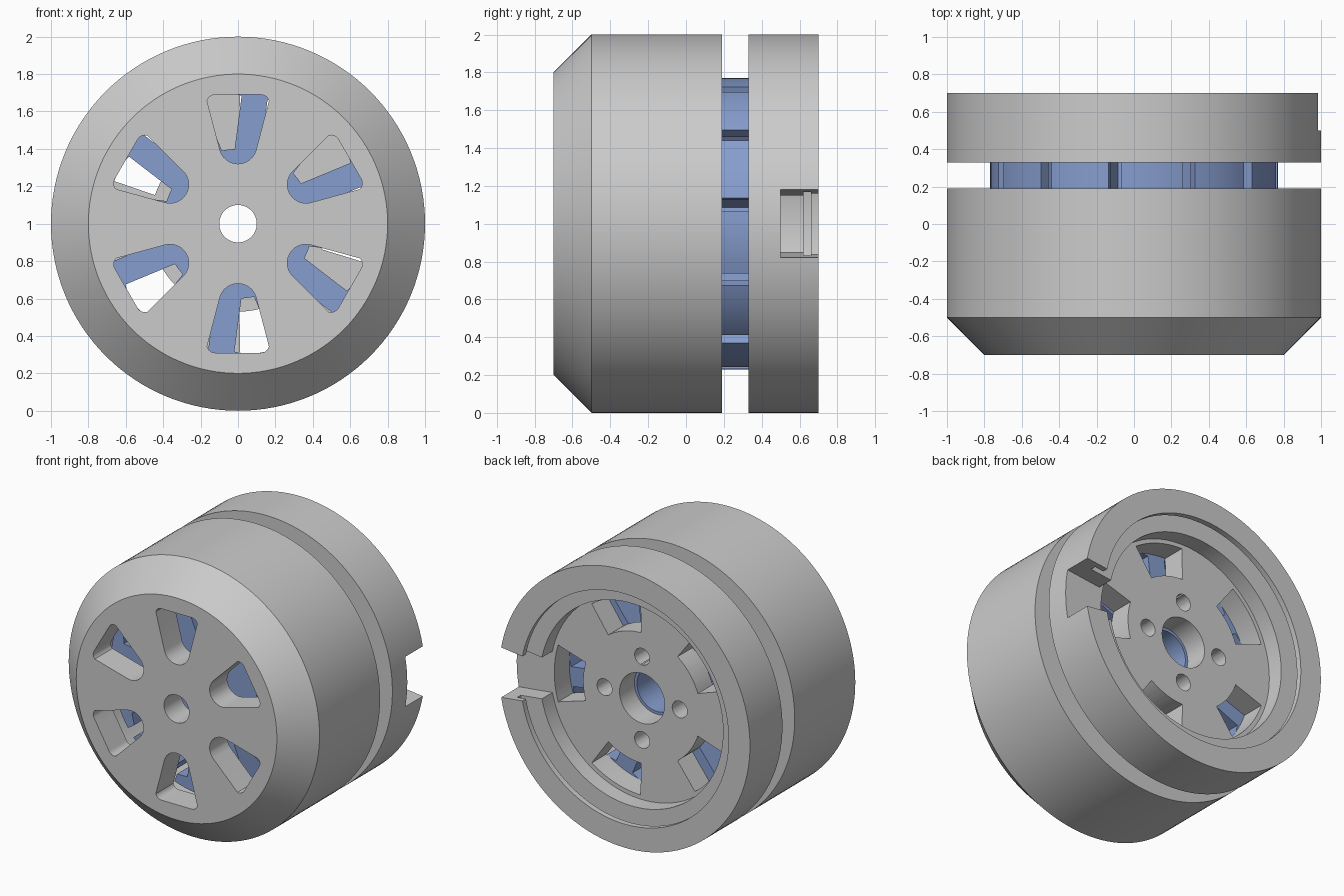
import bpy, bmesh
from math import sin, cos, radians, pi

if "Cube" in bpy.data.objects:
    bpy.data.objects.remove(bpy.data.objects["Cube"])

CZ = 1.0  # height of the rotation axis, which runs along y


def finish(bm, name):
    bmesh.ops.recalc_face_normals(bm, faces=bm.faces[:])
    me = bpy.data.meshes.new(name)
    bm.to_mesh(me)
    bm.free()
    ob = bpy.data.objects.new(name, me)
    bpy.context.collection.objects.link(ob)
    return ob


def lathe(name, profile, n=128):
    """Spin a closed (radius, y) profile around the axis."""
    bm = bmesh.new()
    rings = [[bm.verts.new((r * cos(2 * pi * i / n), y, CZ + r * sin(2 * pi * i / n)))
              for r, y in profile] for i in range(n)]
    m = len(profile)
    for i in range(n):
        a, b = rings[i], rings[(i + 1) % n]
        for j in range(m):
            k = (j + 1) % m
            bm.faces.new((a[j], a[k], b[k], b[j]))
    return finish(bm, name)


def prisms(name, outlines, y0, y1):
    """Extrude one or more (x, z) outlines from y0 to y1."""
    bm = bmesh.new()
    for pts in outlines:
        a = [bm.verts.new((x, y0, CZ + z)) for x, z in pts]
        b = [bm.verts.new((x, y1, CZ + z)) for x, z in pts]
        bm.faces.new(a)
        bm.faces.new(b)
        for i in range(len(pts)):
            k = (i + 1) % len(pts)
            bm.faces.new((a[i], a[k], b[k], b[i]))
    return finish(bm, name)


def rot(pts, deg):
    c, s = cos(radians(deg)), sin(radians(deg))
    return [(u * c - t * s, u * s + t * c) for u, t in pts]


def arc(r, a0, a1, n, cx=0, cy=0):
    return [(cx + r * cos(radians(a0 + (a1 - a0) * i / n)),
             cy + r * sin(radians(a0 + (a1 - a0) * i / n))) for i in range(n + 1)]


def circle(r, cx=0, cy=0, n=32):
    return arc(r, 0, 360, n, cx, cy)[:-1]


def cut(ob, cutter):
    mod = ob.modifiers.new("cut", 'BOOLEAN')
    mod.operation = 'DIFFERENCE'
    mod.solver = 'EXACT'
    mod.object = cutter
    bpy.context.view_layer.objects.active = ob
    bpy.ops.object.modifier_apply(modifier=mod.name)
    bpy.data.objects.remove(cutter)


def smooth(ob):
    bpy.ops.object.select_all(action='DESELECT')
    ob.select_set(True)
    bpy.context.view_layer.objects.active = ob
    bpy.ops.object.shade_smooth_by_angle(angle=radians(25))


# front bell with six rounded windows
bell = lathe("rotor_bell", [(.1, -.7), (.8, -.7), (1, -.5), (1, .19),
                            (.84, .19), (.84, -.5), (.1, -.5)])
window = (arc(.1, 105, 255, 12, .42, 0)
          + arc(.045, -75, 0, 5, .645, -.122)
          + arc(.045, 0, 75, 5, .645, .122))
cut(bell, prisms("window_cutter", [rot(window, 30 + 60 * i) for i in range(6)], -.9, -.4))

# rear base: stepped cup with lip groove
base = lathe("rear_base", [(.18, .33), (1, .33), (1, .7), (.83, .7), (.83, .66), (.9, .66),
                           (.9, .62), (.73, .62), (.73, .5), (.18, .5)])
slot = arc(.47, 17, -17, 8) + arc(.7, -17, 17, 12)
holes = [rot(slot, 72 * i) for i in range(5)]
holes += [rot(circle(.06, .3, 0), 90 * i) for i in range(4)]
cut(base, prisms("hole_cutter", holes, .2, .56))
# side notch for the wires
notch = [(.68, -.145), (1.1, -.193), (1.1, .193), (.68, .145)]
cut(base, prisms("notch_cutter", [notch], .5, .8))

# twelve-tooth stator core
tooth = ([(.394, -.07), (.68, -.07)] + [arc(.71, -12.4, 0, 1)[0]]
         + arc(.77, -12.4, 12.4, 8)
         + [arc(.71, 12.4, 0, 1)[0], (.68, .07), (.394, .07)] + [arc(.4, 15, 0, 1)[0]])
outline = [p for i in range(12) for p in rot(tooth, 22.5 + 30 * i)]
stator = prisms("stator_core", [outline], -.35, .33)
cut(stator, prisms("bore_cutter", [circle(.16, n=48)], -.6, .6))
blue = bpy.data.materials.new("stator_blue")
blue.diffuse_color = (.24, .34, .62, 1)
blue.use_nodes = True
blue.node_tree.nodes["Principled BSDF"].inputs["Base Color"].default_value = blue.diffuse_color
stator.data.materials.clear()
stator.data.materials.append(blue)

for part in (bell, base, stator):
    smooth(part)
